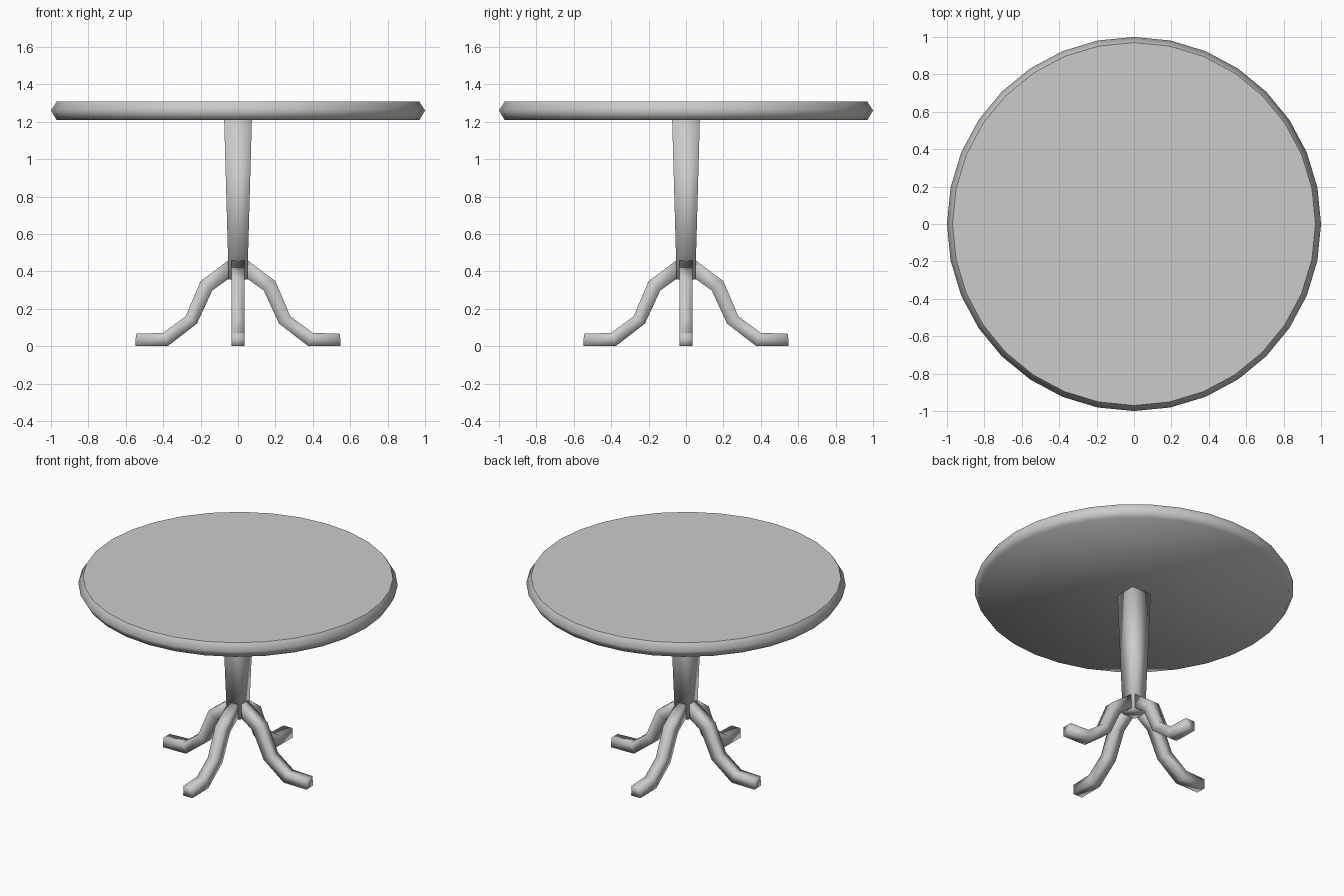
import bpy, bmesh
from math import sin, cos, pi

if "Cube" in bpy.data.objects:
    bpy.data.objects.remove(bpy.data.objects["Cube"])


def make_object(name, sections, flat_top=False):
    """Skin closed cross-sections in order and cap both ends."""
    bm = bmesh.new()
    rings = [[bm.verts.new(p) for p in s] for s in sections]
    n = len(rings[0])
    for a, b in zip(rings, rings[1:]):
        for i in range(n):
            j = (i + 1) % n
            bm.faces.new((a[i], a[j], b[j], b[i]))
    bm.faces.new(rings[0])
    bm.faces.new(rings[-1])
    bmesh.ops.recalc_face_normals(bm, faces=bm.faces)
    for f in bm.faces:
        f.smooth = True
        if flat_top and f.normal.z > 0.99:
            f.smooth = False
            for e in f.edges:
                e.smooth = False
    mesh = bpy.data.meshes.new(name)
    bm.to_mesh(mesh)
    bm.free()
    obj = bpy.data.objects.new(name, mesh)
    bpy.context.collection.objects.link(obj)
    return obj


def circle(r, z, sides=32):
    return [(r * cos(2 * pi * i / sides), r * sin(2 * pi * i / sides), z)
            for i in range(sides)]


def square(h, z):
    return [(-h, -h, z), (h, -h, z), (h, h, z), (-h, h, z)]


# Round top with a pointed rim
make_object("table_top",
            [circle(0.97, 1.21), circle(1.0, 1.26), circle(0.97, 1.307)], True)

# Square tapered column
make_object("column", [square(0.05, 0.355), square(0.074, 1.21)])

# Curved leg: upper and lower outline points (distance from centre, height)
upper = [(0.05, 0.46), (0.20, 0.347), (0.28, 0.16), (0.40, 0.071), (0.546, 0.066)]
lower = [(0.05, 0.36), (0.137, 0.298), (0.22, 0.12), (0.373, 0.002), (0.548, 0.0)]
w = 0.035
sections = [[(xu, -w, zu), (xu, w, zu), (xl, w, zl), (xl, -w, zl)]
            for (xu, zu), (xl, zl) in zip(upper, lower)]
for k, side in enumerate(("right", "back", "left", "front")):
    leg = make_object(side + "_leg", sections)
    leg.rotation_euler.z = k * pi / 2
